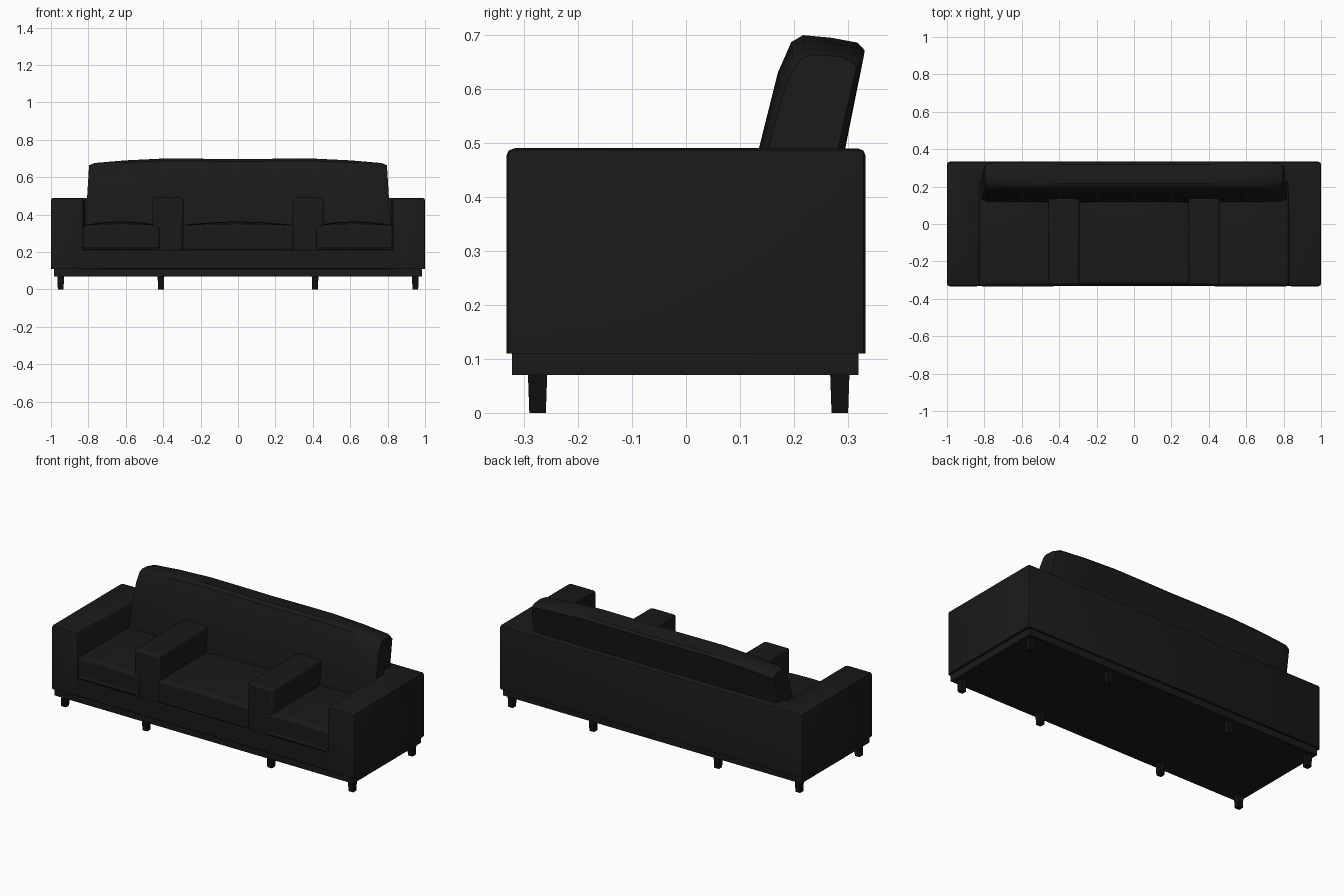
import bpy, bmesh

if "Cube" in bpy.data.objects:
    bpy.data.objects.remove(bpy.data.objects["Cube"])


def material(name, v):
    m = bpy.data.materials.new(name)
    m.diffuse_color = (v, v, v, 1)
    m.use_nodes = True
    m.node_tree.nodes["Principled BSDF"].inputs["Base Color"].default_value = m.diffuse_color
    return m


FABRIC = material("black_fabric", 0.01)
WOOD = material("dark_wood", 0.005)


def finish(name, bm, mat, bevel=0.0, segments=2):
    bmesh.ops.recalc_face_normals(bm, faces=bm.faces[:])
    me = bpy.data.meshes.new(name)
    bm.to_mesh(me)
    bm.free()
    me.materials.append(mat)
    ob = bpy.data.objects.new(name, me)
    bpy.context.collection.objects.link(ob)
    if bevel:
        mod = ob.modifiers.new("bevel", 'BEVEL')
        mod.width = bevel
        mod.segments = segments
        mod.limit_method = 'ANGLE'
        mod.angle_limit = 0.8
    bpy.ops.object.select_all(action='DESELECT')
    bpy.context.view_layer.objects.active = ob
    ob.select_set(True)
    bpy.ops.object.shade_smooth_by_angle(angle=0.6)
    return ob


def box(name, x0, x1, y0, y1, z0, z1, mat=FABRIC, bevel=0.0, crown=0.0, taper=1.0, segments=2):
    bm = bmesh.new()
    bmesh.ops.create_cube(bm, size=2)
    if crown:
        bmesh.ops.subdivide_edges(bm, edges=bm.edges[:], cuts=7, use_grid_fill=True)
    for v in bm.verts:
        u, w, h = v.co
        s = taper if h < 0 else 1.0
        v.co.x = (x0 + x1) / 2 + u * s * (x1 - x0) / 2
        v.co.y = (y0 + y1) / 2 + w * s * (y1 - y0) / 2
        v.co.z = (z0 + z1) / 2 + h * (z1 - z0) / 2
        if h > 0.99:
            v.co.z += crown * (1 - u * u) * (1 - 0.7 * w * w)
    return finish(name, bm, mat, bevel, segments)


# U-shaped frame: both arms and the low back in one piece
outline = [(-1, -.333), (-.825, -.333), (-.825, .22), (.825, .22),
           (.825, -.333), (1, -.333), (1, .333), (-1, .333)]
bm = bmesh.new()
face = bm.faces.new([bm.verts.new((x, y, .11)) for x, y in outline])
up = bmesh.ops.extrude_face_region(bm, geom=[face])["geom"]
for v in up:
    if isinstance(v, bmesh.types.BMVert):
        v.co.z = .49
rim = [e for e in bm.edges if max(v.co.z for v in e.verts) > .2]
bmesh.ops.bevel(bm, geom=rim, offset=.014, segments=2, profile=.5, affect='EDGES')
finish("arm_and_back_frame", bm, FABRIC)

# Base deck and recessed plinth
box("base_deck", -.95, .95, -.332, .3, .11, .212, bevel=.004)
box("plinth", -.985, .985, -.322, .32, .07, .115)

# Seat cushions
box("middle_seat", -.305, .305, -.325, .16, .205, .343, bevel=.015, crown=.02)
for side, s in (("left", -1), ("right", 1)):
    x0, x1 = sorted((s * .415, s * .83))
    box(side + "_seat", x0, x1, -.333, .16, .208, .343, bevel=.022, crown=.02, segments=3)
    # Console arms between the seats
    cx = s * .375
    box(side + "_console", cx - .083, cx + .083, -.328, .16, .2, .491, bevel=.013)

# Leaning back cushion: one profile (y, z) lofted across the width
profile = [(.11, .22), (.117, .36), (.135, .49), (.17, .63), (.195, .687), (.217, .7),
           (.27, .695), (.318, .686), (.331, .672), (.295, .49), (.24, .22)]
half = [(0, -.003, 0), (.25, -.001, 0), (.5, 0, 0), (.76, -.01, .001), (.965, -.024, .004), (1, -.036, .015)]
stations = [(-u, d, i) for u, d, i in reversed(half[1:])] + half
bm = bmesh.new()
rings = []
for u, drop, inset in stations:
    ring = []
    for y, z in profile:
        t = (z - .22) / .48
        mid = .175 + .1 * t
        yy = y + (inset if y < mid else -inset)
        ring.append(bm.verts.new((u * (.822 - .026 * t), yy, z + drop * t ** 3)))
    rings.append(ring)
n = len(profile)
for a, b in zip(rings, rings[1:]):
    for i in range(n):
        j = (i + 1) % n
        bm.faces.new((a[i], a[j], b[j], b[i]))
bm.faces.new(rings[0])
bm.faces.new(rings[-1])
finish("back_cushion", bm, FABRIC)

# Tapered legs, four along the front and four along the back
for row, y in (("front", -.275), ("back", .285)):
    for i, x in enumerate((-.948, -.412, .412, .948)):
        box(f"{row}_leg_{i + 1}", x - .018, x + .018, y - .018, y + .018, 0, .075, WOOD, taper=.85)
